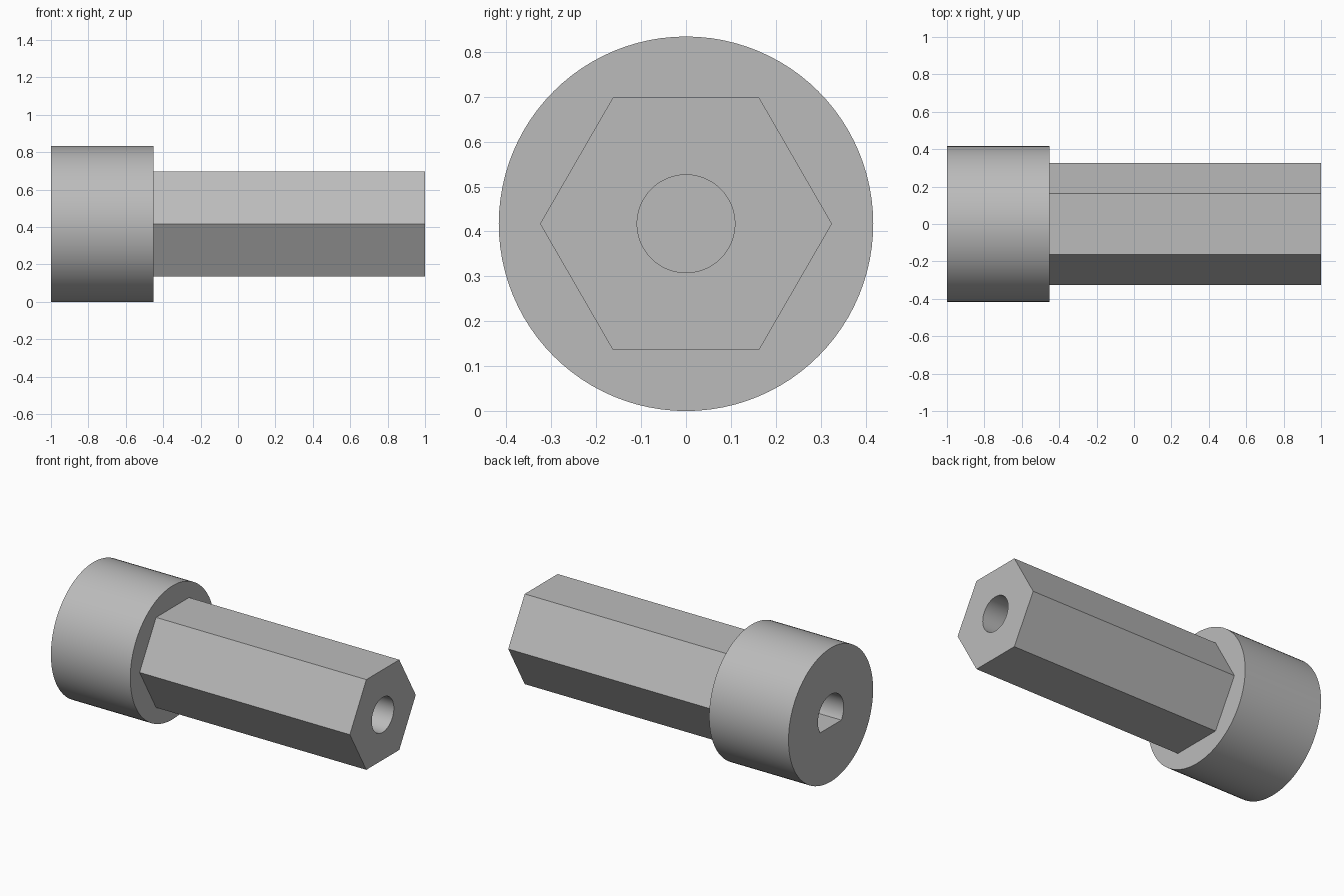
import bpy, bmesh, math

cube = bpy.data.objects.get("Cube")
if cube:
    bpy.data.objects.remove(cube, do_unlink=True)

AXIS_Z = 0.417
SHOULDER = -0.452

grey = bpy.data.materials.new("plain grey")
grey.use_nodes = True
colour = (0.5, 0.5, 0.5, 1)
grey.diffuse_color = colour
grey.node_tree.nodes["Principled BSDF"].inputs["Base Color"].default_value = colour


def ring(radius, sides):
    """Regular polygon in the y-z plane, first corner on +y."""
    turn = math.tau / sides
    return [(radius * math.cos(i * turn), radius * math.sin(i * turn)) for i in range(sides)]


def d_shape(radius, flat, sides):
    """Circle cut off by a flat below the centre."""
    start = -math.asin(flat / radius)
    sweep = math.pi - 2 * start
    angles = [start + sweep * i / sides for i in range(sides + 1)]
    return [(radius * math.cos(a), radius * math.sin(a)) for a in angles]


def prism(name, outline, x0, x1):
    """Extrude a y-z outline along x."""
    bm = bmesh.new()
    base = bm.faces.new([bm.verts.new((x0, y, z + AXIS_Z)) for y, z in outline])
    side = bmesh.ops.extrude_face_region(bm, geom=[base])["geom"]
    moved = [v for v in side if isinstance(v, bmesh.types.BMVert)]
    bmesh.ops.translate(bm, verts=moved, vec=(x1 - x0, 0, 0))
    bmesh.ops.recalc_face_normals(bm, faces=bm.faces)
    mesh = bpy.data.meshes.new(name)
    bm.to_mesh(mesh)
    bm.free()
    mesh.materials.append(grey)
    obj = bpy.data.objects.new(name, mesh)
    bpy.context.collection.objects.link(obj)
    return obj


def combine(target, tool, operation):
    """Apply a boolean and remove the tool body."""
    bpy.context.view_layer.objects.active = target
    mod = target.modifiers.new(operation, "BOOLEAN")
    mod.operation, mod.solver, mod.object = operation, "EXACT", tool
    bpy.ops.object.modifier_apply(modifier=mod.name)
    bpy.data.objects.remove(tool, do_unlink=True)


# Round collar joined to the hexagonal shaft
adapter = prism("collar_with_hex_shaft", ring(AXIS_Z, 96), -1, SHOULDER)
combine(adapter, prism("hex_shaft", ring(0.325, 6), -0.7, 1), "UNION")

# Blind D-shaped socket in the collar, blind round bore in the shaft end
combine(adapter, prism("d_socket", d_shape(0.127, 0.073, 48), -1.1, -0.42), "DIFFERENCE")
combine(adapter, prism("round_bore", ring(0.109, 48), 0.4, 1.1), "DIFFERENCE")

# Smooth the round walls, keep the edges sharp
bpy.ops.object.select_all(action="DESELECT")
adapter.select_set(True)
bpy.context.view_layer.objects.active = adapter
bpy.ops.object.shade_smooth_by_angle(angle=math.radians(30))
